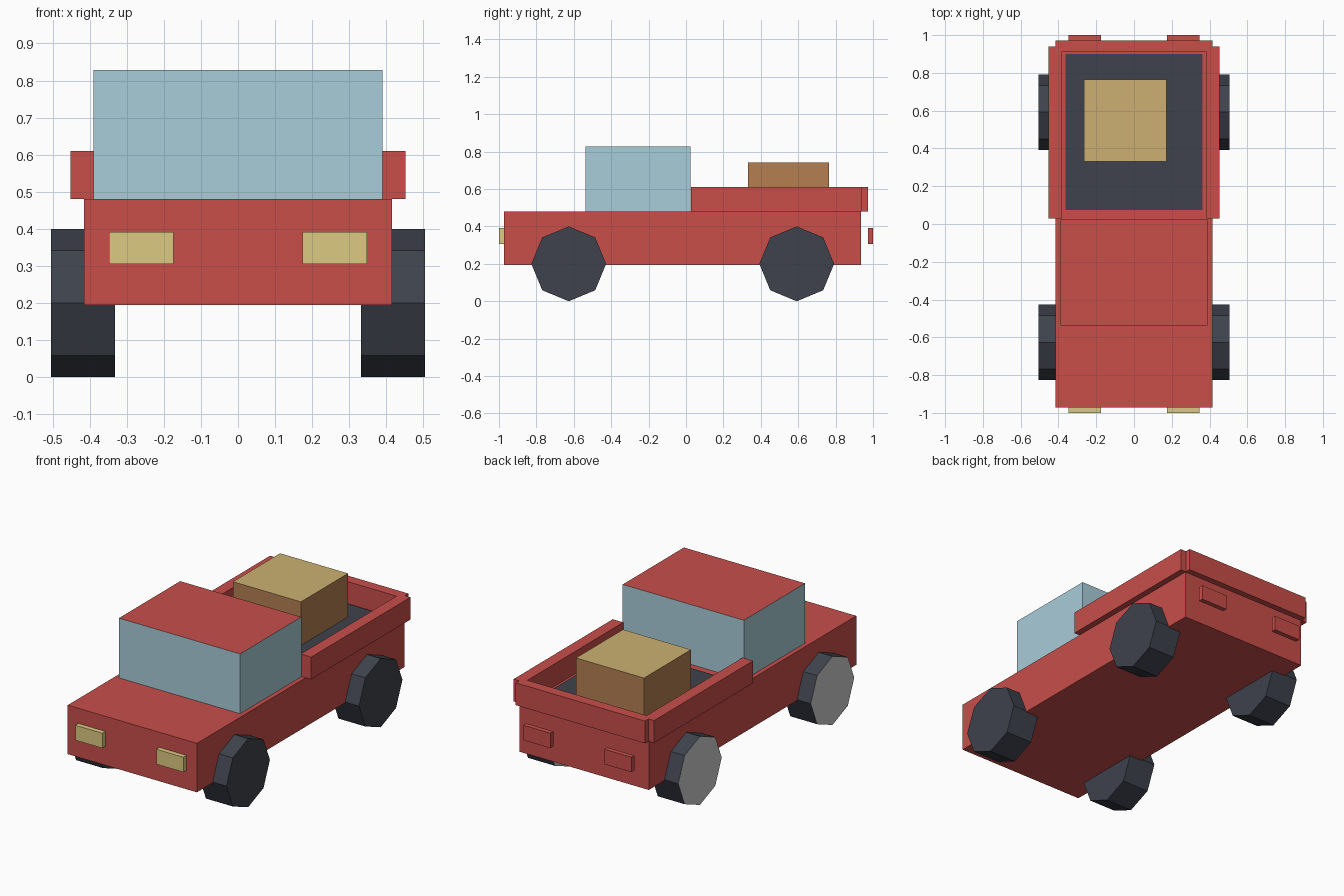
import bpy, bmesh, math
from mathutils import Matrix

if "Cube" in bpy.data.objects:
    bpy.data.objects.remove(bpy.data.objects["Cube"])


def material(name, hex_code):
    def lin(c):
        return c / 12.92 if c <= 0.04045 else ((c + 0.055) / 1.055) ** 2.4
    rgb = [lin(int(hex_code[i:i + 2], 16) / 255) for i in (0, 2, 4)]
    m = bpy.data.materials.new(name)
    m.diffuse_color = (*rgb, 1)
    m.use_nodes = True
    m.node_tree.nodes["Principled BSDF"].inputs["Base Color"].default_value = m.diffuse_color
    return m


red = material("red_paint", "C84E4A")
glass = material("glass", "A9CDD9")
dark = material("dark_rubber", "3E424C")
lamp = material("lamp_yellow", "DCCA82")
brown = material("crate_brown", "B37F51")
tan = material("crate_tan", "CCB072")
grey = material("hub_grey", "C4C4C6")


def finish(name, bm, mats):
    me = bpy.data.meshes.new(name)
    bm.to_mesh(me)
    bm.free()
    for m in mats:
        me.materials.append(m)
    ob = bpy.data.objects.new(name, me)
    bpy.context.collection.objects.link(ob)
    return ob


def box(name, x, y, z, mat, top=None):
    """Box from (min, max) ranges, with an optional second colour on top."""
    bm = bmesh.new()
    size = [r[1] - r[0] for r in (x, y, z)]
    mid = [(r[0] + r[1]) / 2 for r in (x, y, z)]
    bmesh.ops.create_cube(bm, size=1, matrix=Matrix.Translation(mid) @ Matrix.Diagonal((*size, 1)))
    bm.normal_update()
    if top:
        for f in bm.faces:
            f.material_index = int(f.normal.z > 0.5)
    return finish(name, bm, [mat, top] if top else [mat])


def wheel(name, x, y):
    """Eight-sided wheel with a corner at the top and a grey cap facing -x."""
    bm = bmesh.new()
    bmesh.ops.create_cone(bm, cap_ends=True, segments=8, radius1=0.2, radius2=0.2, depth=0.173,
                          matrix=Matrix.Rotation(math.pi / 2, 4, 'Y'))
    bm.normal_update()
    for f in bm.faces:
        f.material_index = int(f.normal.x < -0.5)
    ob = finish(name, bm, [dark, grey])
    ob.location = (x, y, 0.2)


# Body, cab and load bed
box("body", (-0.416, 0.416), (-0.972, 0.936), (0.195, 0.48), red)
box("cab", (-0.39, 0.39), (-0.538, 0.025), (0.48, 0.828), glass, red)
box("bed_liner", (-0.363, 0.363), (0.075, 0.9), (0.47, 0.487), dark)
box("tailgate", (-0.416, 0.416), (0.91, 0.972), (0.48, 0.61), red)
box("crate", (-0.265, 0.173), (0.332, 0.765), (0.487, 0.741), brown, tan)

# Paired parts: rails, lights and wheels
for side, s in (("left", -1), ("right", 1)):
    def span(a, b):
        return tuple(sorted((s * a, s * b)))
    box(f"{side}_bed_rail", span(0.384, 0.452), (0.028, 0.94), (0.48, 0.61), red)
    box(f"{side}_headlight", span(0.174, 0.348), (-1.0, -0.968), (0.305, 0.392), lamp)
    box(f"{side}_tail_light", span(0.174, 0.348), (0.972, 1.0), (0.305, 0.392), red)
    wheel(f"{side}_front_wheel", s * 0.418, -0.627)
    wheel(f"{side}_rear_wheel", s * 0.418, 0.592)
